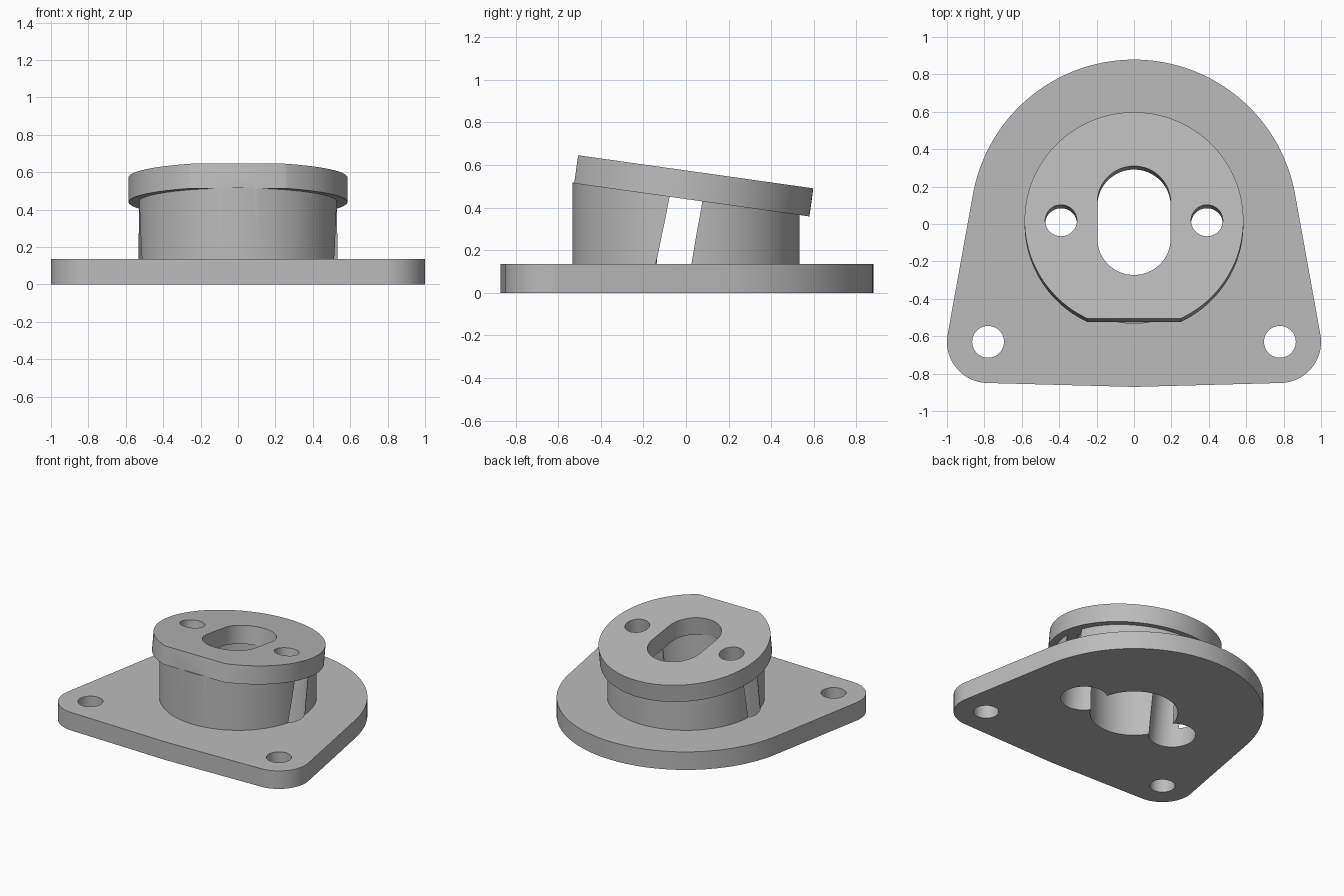
import bpy, bmesh, math
from mathutils import Matrix, Vector
from mathutils.geometry import convex_hull_2d

if "Cube" in bpy.data.objects:
    bpy.data.objects.remove(bpy.data.objects["Cube"])

TILT = math.radians(8)
SEAT = Vector((0, 0, 0.44))                      # centre of the flange underside
TILTED = Matrix.Translation(SEAT) @ Matrix.Rotation(-TILT, 4, 'X')
NORMAL = Vector((0, math.sin(TILT), math.cos(TILT)))

grey = bpy.data.materials.new("grey")
grey.diffuse_color = (0.5, 0.5, 0.5, 1)
grey.use_nodes = True
grey.node_tree.nodes["Principled BSDF"].inputs["Base Color"].default_value = grey.diffuse_color


def circle(x, y, r, n=96):
    return [Vector((x + r * math.cos(2 * math.pi * i / n),
                    y + r * math.sin(2 * math.pi * i / n))) for i in range(n)]


def hull(points):
    return [points[i] for i in convex_hull_2d(points)]


def prism(name, outline, z0, z1, matrix=Matrix(), cap=None):
    """Extrude an outline; cap trims the top parallel to the tilted seat."""
    bm = bmesh.new()
    face = bm.faces.new([bm.verts.new((p.x, p.y, z0)) for p in outline])
    ext = bmesh.ops.extrude_face_region(bm, geom=[face])["geom"]
    for v in ext:
        if isinstance(v, bmesh.types.BMVert):
            v.co.z = z1
    if cap is not None:
        for v in bm.verts:                       # slide top points onto the sloped plane
            if v.co.z > z1 - 1e-5:
                v.co.z = SEAT.z + cap - v.co.y * math.tan(TILT)
    bm.transform(matrix)
    bmesh.ops.recalc_face_normals(bm, faces=bm.faces)
    mesh = bpy.data.meshes.new(name)
    bm.to_mesh(mesh)
    bm.free()
    obj = bpy.data.objects.new(name, mesh)
    bpy.context.collection.objects.link(obj)
    mesh.materials.append(grey)
    return obj


def combine(target, other, operation):
    """Apply a boolean and discard the second object."""
    mod = target.modifiers.new("bool", 'BOOLEAN')
    mod.operation, mod.object, mod.solver = operation, other, 'EXACT'
    bpy.context.view_layer.update()
    deps = bpy.context.evaluated_depsgraph_get()
    mesh = bpy.data.meshes.new_from_object(target.evaluated_get(deps))
    target.modifiers.clear()
    target.data = mesh
    bpy.data.objects.remove(other)


# Base plate: large disc blended into two rounded corners
outline = circle(0, 0.004, 0.875, 128)
for s in (-1, 1):
    outline += circle(s * 0.78, -0.63, 0.22)
mount = prism("angled_flange_mount", hull(outline), 0, 0.135)

# Round neck with a sloped top
neck = prism("neck", circle(0, 0, 0.533, 128), 0.06, 0.6, cap=0.003)
combine(mount, neck, 'UNION')

# Tilted flange with a flat at the front
rim = [p for p in circle(0, 0, 0.585, 160) if p.y > -0.53]
x_flat = math.sqrt(0.585 ** 2 - 0.53 ** 2)
rim += [Vector((-x_flat, -0.53)), Vector((x_flat, -0.53))]
combine(mount, prism("flange", hull(rim), 0, 0.133, TILTED), 'UNION')

# Vertical bore up to the flange, then the slot through it
combine(mount, prism("bore", circle(0, 0, 0.297), -0.1, 0.6, cap=0.0), 'DIFFERENCE')
slot = hull(circle(0, 0.098, 0.196) + circle(0, -0.098, 0.196))
combine(mount, prism("slot", slot, -0.03, 0.3, TILTED), 'DIFFERENCE')

for s in (-1, 1):
    # Corner mounting holes
    combine(mount, prism("corner_hole", circle(s * 0.78, -0.63, 0.085, 64), -0.1, 0.3), 'DIFFERENCE')
    # Tilted screw pocket that breaks through the neck wall
    combine(mount, prism("pocket", circle(s * 0.39, 0, 0.158, 64), -0.7, 0, TILTED), 'DIFFERENCE')
    # Screw hole through the flange
    combine(mount, prism("screw_hole", circle(s * 0.39, 0, 0.085, 64), -0.03, 0.3, TILTED), 'DIFFERENCE')

# Smooth curved walls, keep the rims sharp
mount.data.shade_smooth()
mount.data.set_sharp_from_angle(angle=math.radians(30))
